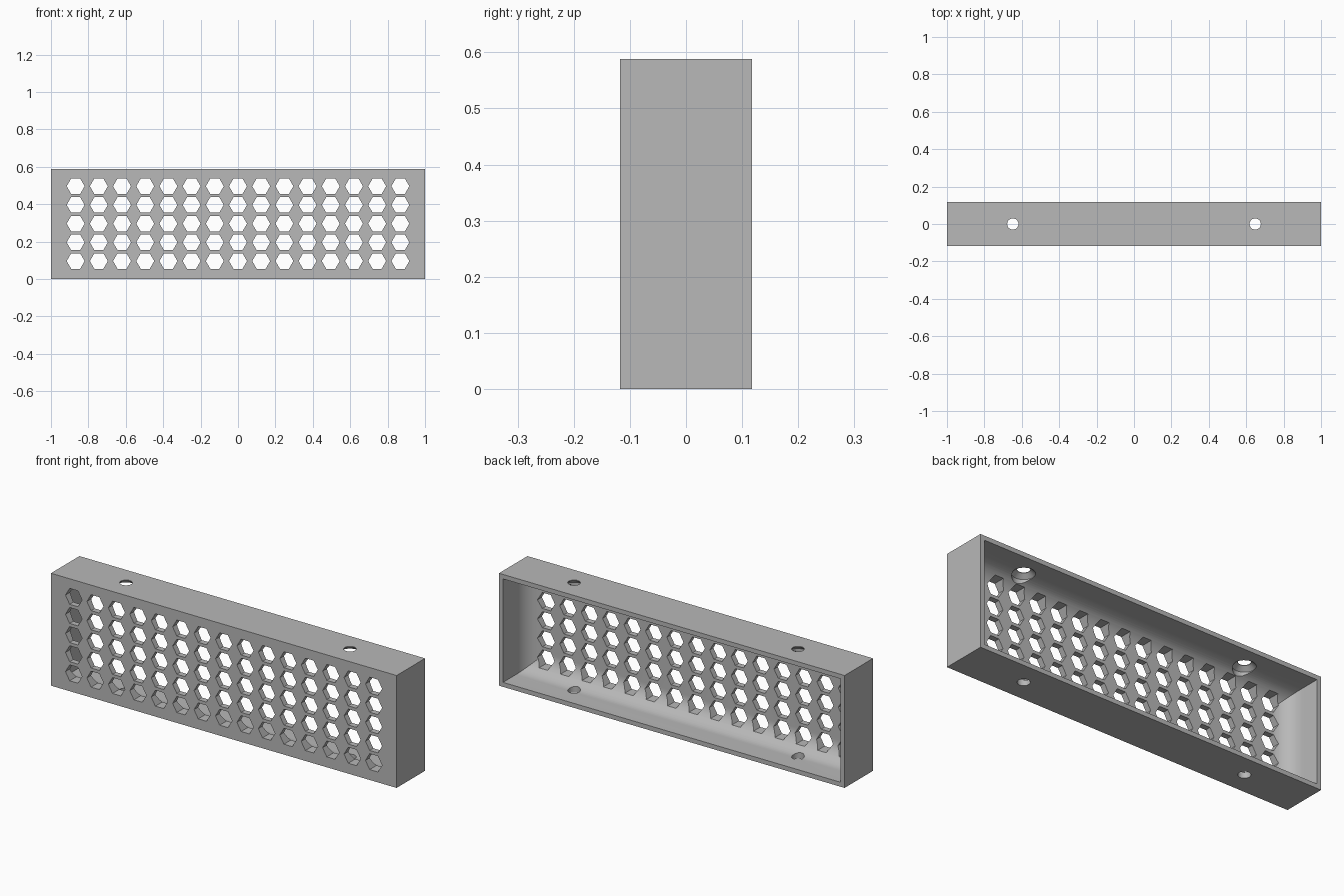
import bpy, bmesh, math

cube = bpy.data.objects.get("Cube")
if cube:
    bpy.data.objects.remove(cube, do_unlink=True)

W, D, H = 2.0, 0.235, 0.588      # outer size
WALL, PLATE, FILLET = 0.0235, 0.03, 0.1
MID = H / 2

grey = bpy.data.materials.new("light grey")
grey.use_nodes = True
colour = (0.48, 0.48, 0.48, 1)
grey.diffuse_color = colour
grey.node_tree.nodes["Principled BSDF"].inputs["Base Color"].default_value = colour


def loft(bm, rings):
    """Skin a list of equal-length point rings into a closed solid."""
    loops = [[bm.verts.new(p) for p in ring] for ring in rings]
    n = len(loops[0])
    for a, b in zip(loops, loops[1:]):
        for i in range(n):
            j = (i + 1) % n
            bm.faces.new((a[i], a[j], b[j], b[i]))
    bm.faces.new(loops[0])
    bm.faces.new(loops[-1])


def make_object(name, bm):
    bmesh.ops.recalc_face_normals(bm, faces=bm.faces)
    mesh = bpy.data.meshes.new(name)
    bm.to_mesh(mesh)
    bm.free()
    mesh.materials.append(grey)
    obj = bpy.data.objects.new(name, mesh)
    bpy.context.collection.objects.link(obj)
    return obj


def rectangle(y, inset):
    x, z = W / 2 - inset, H / 2 - inset
    return [(sx * x, y, MID + sz * z) for sx, sz in ((-1, -1), (1, -1), (1, 1), (-1, 1))]


def circle(cx, z, r, sides=32):
    return [(cx + r * math.cos(2 * math.pi * i / sides),
             r * math.sin(2 * math.pi * i / sides), z) for i in range(sides)]


def hexagon(cx, y, cz, r=0.048):
    return [(cx + r * math.cos(math.pi * i / 3), y,
             cz + r * math.sin(math.pi * i / 3)) for i in range(6)]


# Outer block
bm = bmesh.new()
loft(bm, [rectangle(-D / 2, 0), rectangle(D / 2, 0)])
housing = make_object("vent_housing", bm)

# Cavity open at the back, rounded where the walls meet the front plate
bm = bmesh.new()
floor_y = -D / 2 + PLATE
rings = [rectangle(D / 2 + 0.1, WALL)]
steps = 14
for i in range(steps + 1):
    a = math.pi / 2 * i / steps
    rings.append(rectangle(floor_y + FILLET * (1 - math.sin(a)),
                           WALL + FILLET * (1 - math.cos(a))))
loft(bm, rings)
cavity = make_object("cavity_cutter", bm)

# Grid of hexagonal vent holes
bm = bmesh.new()
for col in range(-7, 8):
    for row in range(-2, 3):
        cx, cz = col * 0.124, MID + 0.002 + row * 0.1
        loft(bm, [hexagon(cx, -D, cz), hexagon(cx, D, cz)])
vents = make_object("vent_cutter", bm)

# Screw holes: countersunk inside the top wall, plain through the bottom wall
bm = bmesh.new()
for cx in (-0.648, 0.648):
    top = ((0.03, H + 0.05), (0.03, H - 0.003), (0.054, H - WALL), (0.054, H - 0.08))
    loft(bm, [circle(cx, z, r) for r, z in top])
    loft(bm, [circle(cx, z, 0.03) for z in (-0.05, 0.08)])
screws = make_object("screw_hole_cutter", bm)

# Cut everything out of the block
bpy.ops.object.select_all(action='DESELECT')
bpy.context.view_layer.objects.active = housing
housing.select_set(True)
for cutter in (cavity, vents, screws):
    cutter.hide_render = True
    mod = housing.modifiers.new(cutter.name, 'BOOLEAN')
    mod.operation = 'DIFFERENCE'
    mod.solver = 'EXACT'
    mod.object = cutter
    bpy.ops.object.modifier_apply(modifier=mod.name)
    bpy.data.objects.remove(cutter, do_unlink=True)

bpy.ops.object.shade_smooth_by_angle(angle=math.radians(25))
